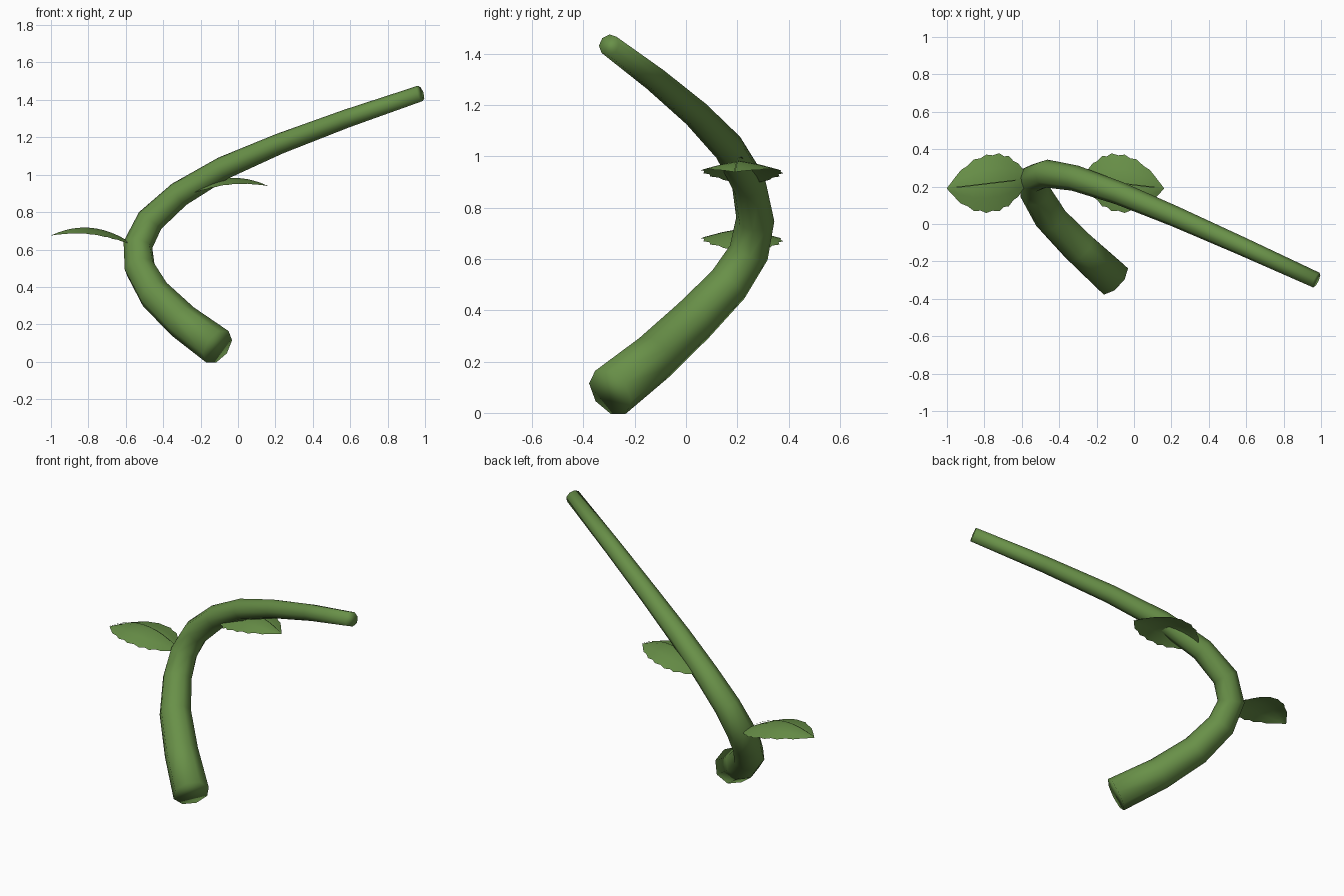
import bpy, bmesh, math
from mathutils import Vector

cube = bpy.data.objects.get("Cube")
if cube:
    bpy.data.objects.remove(cube, do_unlink=True)

green = bpy.data.materials.new("leaf_green")
green.use_nodes = True
green.diffuse_color = (0.14, 0.28, 0.065, 1)
green.node_tree.nodes["Principled BSDF"].inputs["Base Color"].default_value = green.diffuse_color


def finish(name, bm):
    bmesh.ops.recalc_face_normals(bm, faces=bm.faces)
    for f in bm.faces:
        f.smooth = True
    mesh = bpy.data.meshes.new(name)
    bm.to_mesh(mesh)
    bm.free()
    mesh.materials.append(green)
    obj = bpy.data.objects.new(name, mesh)
    bpy.context.collection.objects.link(obj)
    return obj


def bridge(bm, a, b, closed):
    n = len(a)
    for i in range(n if closed else n - 1):
        j = (i + 1) % n
        bm.faces.new((a[i], a[j], b[j], b[i]))


# Stem: octagonal tapered tube swept along a bent path
PATH = [(-.11, -.295, .08), (-.295, -.125, .215), (-.445, .03, .36), (-.525, .165, .50),
        (-.535, .245, .625), (-.47, .27, .755), (-.315, .245, .895), (-.08, .165, 1.035),
        (.22, .04, 1.165), (.58, -.12, 1.30), (.975, -.30, 1.435)]
RADII = [.103, .096, .09, .084, .079, .075, .069, .062, .055, .049, .043]
SIDES = 8

pts = [Vector(p) for p in PATH]
bm = bmesh.new()
rings = []
up = None
for i, (p, r) in enumerate(zip(pts, RADII)):
    before = (p - pts[i - 1]).normalized() if i else Vector()
    after = (pts[i + 1] - p).normalized() if i + 1 < len(pts) else Vector()
    tangent = (before + after).normalized()
    up = up or Vector((0, 0, 1))
    up = (up - tangent * up.dot(tangent)).normalized()
    side = tangent.cross(up)
    ring = []
    for k in range(SIDES):
        a = (k + 0.5) * math.tau / SIDES
        ring.append(bm.verts.new(p + r * (up * math.cos(a) + side * math.sin(a))))
    if rings:
        bridge(bm, rings[-1], ring, True)
    rings.append(ring)
bm.faces.new(rings[0])
bm.faces.new(rings[-1])
finish("stem", bm)

# Leaf dimensions: distance from base, half width
OUTLINE = [(0, .035), (.04, .09), (.065, .105), (.09, .135), (.115, .135), (.14, .155),
           (.175, .148), (.21, .156), (.24, .14), (.275, .138), (.31, .108), (.345, .09),
           (.38, .05), (.42, 0.002)]
LENGTH = 0.42


def rib(d, base):
    """Point on the arched centre line."""
    t = d / LENGTH
    return Vector((d, .24 - .05 * t, base + .035 * t + .235 * t * (1 - t)))


def leaf(name, base_x, base_z, direction):
    bm = bmesh.new()
    previous = None
    for d, half in OUTLINE:
        c = rib(d, base_z)
        row = []
        for s in (-1, -.5, 0, .5, 1):
            drop = .035 * abs(s) ** 1.3 * half / .155
            row.append(bm.verts.new((base_x + direction * c.x, c.y + s * half, c.z - drop)))
        if previous:
            bridge(bm, previous, row, False)
        previous = row
    finish(name, bm)
    # Narrow vein strip just above the blade
    bm = bmesh.new()
    previous = None
    for i in range(11):
        t = i / 10
        c = rib(t * LENGTH, base_z)
        z = c.z + .002 + .014 * math.sin(math.pi * t)
        row = [bm.verts.new((base_x + direction * c.x, c.y + w, z)) for w in (-.003, .003)]
        if previous:
            bridge(bm, previous, row, False)
        previous = row
    finish(name + "_vein", bm)


leaf("lower_leaf", -.58, .64, -1)
leaf("upper_leaf", -.26, .905, 1)
